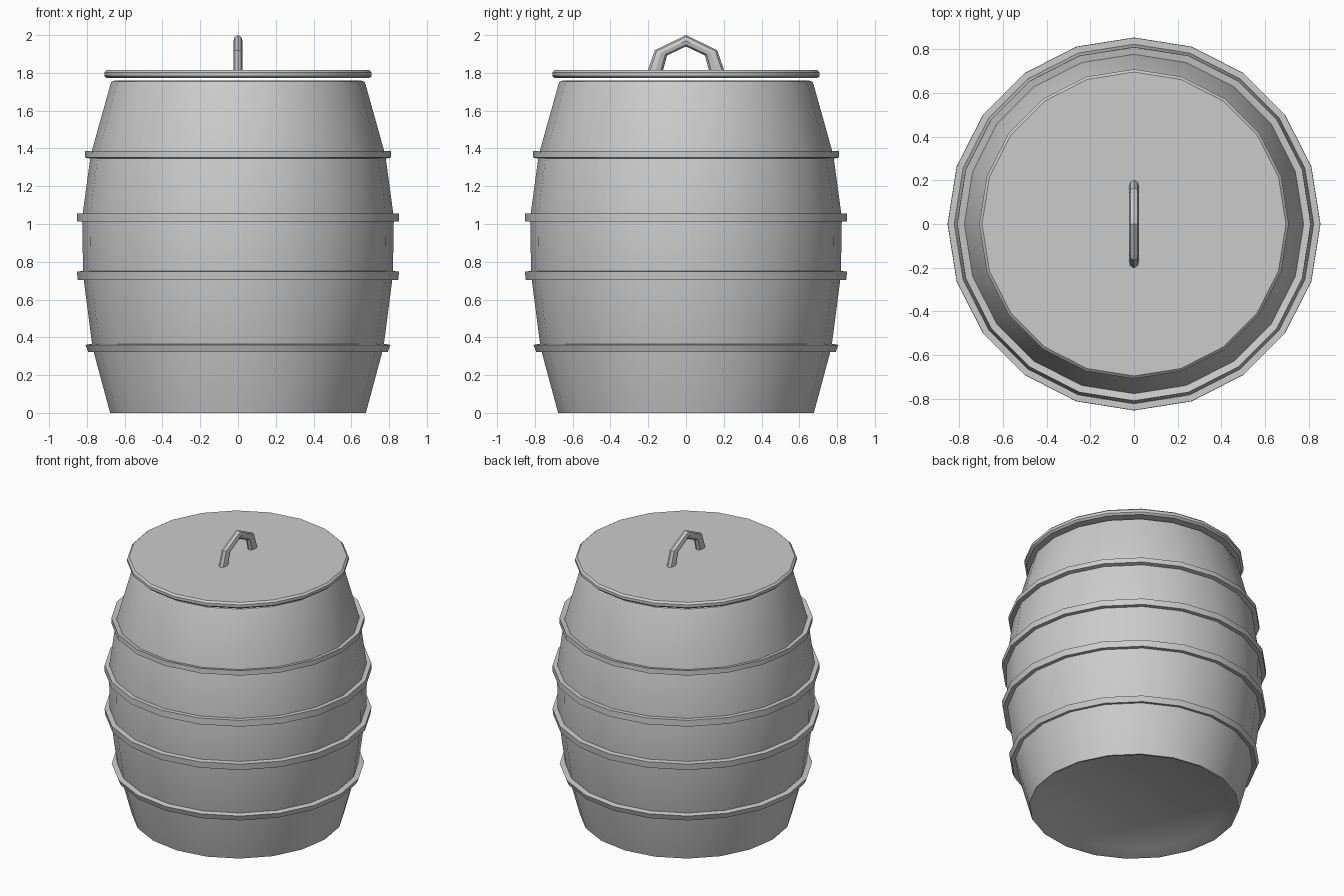
import bpy, bmesh
from math import cos, sin, pi, radians
from mathutils import Vector

SIDES = 20

default = bpy.data.objects.get("Cube")
if default:
    bpy.data.objects.remove(default, do_unlink=True)


def finish(name, bm, angle):
    """Turn a bmesh into a smooth-shaded object that keeps its sharp edges."""
    bmesh.ops.recalc_face_normals(bm, faces=bm.faces)
    mesh = bpy.data.meshes.new(name)
    bm.to_mesh(mesh)
    bm.free()
    obj = bpy.data.objects.new(name, mesh)
    bpy.context.collection.objects.link(obj)
    bpy.ops.object.select_all(action='DESELECT')
    obj.select_set(True)
    bpy.context.view_layer.objects.active = obj
    bpy.ops.object.shade_smooth_by_angle(angle=radians(angle))


def loft(name, rings, closed=False, angle=35):
    """Skin a list of equal point rings; open skins get end caps."""
    bm = bmesh.new()
    rings = [[bm.verts.new(p) for p in ring] for ring in rings]
    pairs = list(zip(rings, rings[1:]))
    if closed:
        pairs.append((rings[-1], rings[0]))
    else:
        bm.faces.new(rings[0])
        bm.faces.new(rings[-1])
    for a, b in pairs:
        for i in range(len(a)):
            bm.faces.new((a[i - 1], a[i], b[i], b[i - 1]))
    finish(name, bm, angle)


def revolve(name, profile, closed=False):
    """Sweep (radius, height) points round z."""
    turns = [2 * pi * i / SIDES for i in range(SIDES)]
    loft(name, [[(r * cos(t), r * sin(t), z) for t in turns] for r, z in profile], closed)


# Hollow body: dished base, outer wall, rounded rim, inner wall down to the floor
base = [(0.605, 0.035), (0.665, 0), (0.677, 0)]
outer = [(0.77, 0.345), (0.82, 0.73), (0.825, 1.035), (0.78, 1.365), (0.675, 1.74)]
rim = [(0.668, 1.754), (0.65, 1.76), (0.63, 1.754)]
inner = [(r - 0.05, z) for r, z in reversed(outer)] + [(0.63, 0.08)]
revolve("barrel_body", base + outer + rim + inner)

# Hoops: bottom height, top height, bottom radius, top radius, tilt of the flat sides
hoops = {
    "lower_hoop": (0.323, 0.36, 0.793, 0.807, 0.012),
    "lower_middle_hoop": (0.704, 0.748, 0.848, 0.853, 0.006),
    "upper_middle_hoop": (1.012, 1.056, 0.853, 0.852, 0),
    "upper_hoop": (1.352, 1.386, 0.81, 0.809, -0.012),
}
for name, (z0, z1, r0, r1, tilt) in hoops.items():
    inside = min(r0, r1) - 0.055
    revolve(name, [(inside, z0 + tilt), (r0, z0), (r1, z1), (inside, z1 + tilt)], closed=True)

# Lid: a disc with a softened edge
revolve("lid", [(0.695, 1.772), (0.708, 1.784), (0.708, 1.803), (0.695, 1.815)])

# Handle: oval bar bent into an arch, each joint set by its outer and inner point
HALF_WIDTH = 0.024
half_arch = [((0.207, 1.8), (0.125, 1.8)), ((0.165, 1.92), (0.1, 1.893))]
apex = [((0, 2.0), (0, 1.94))]
mirrored = [((-a[0], a[1]), (-b[0], b[1])) for a, b in reversed(half_arch)]
rings = []
for far, near in half_arch + apex + mirrored:
    far, near = Vector((0, *far)), Vector((0, *near))
    middle, reach = (far + near) / 2, (far - near) / 2
    rings.append([middle + reach * cos(k * pi / 4) + Vector((HALF_WIDTH * sin(k * pi / 4), 0, 0))
                  for k in range(8)])
loft("lid_handle", rings, angle=30)
